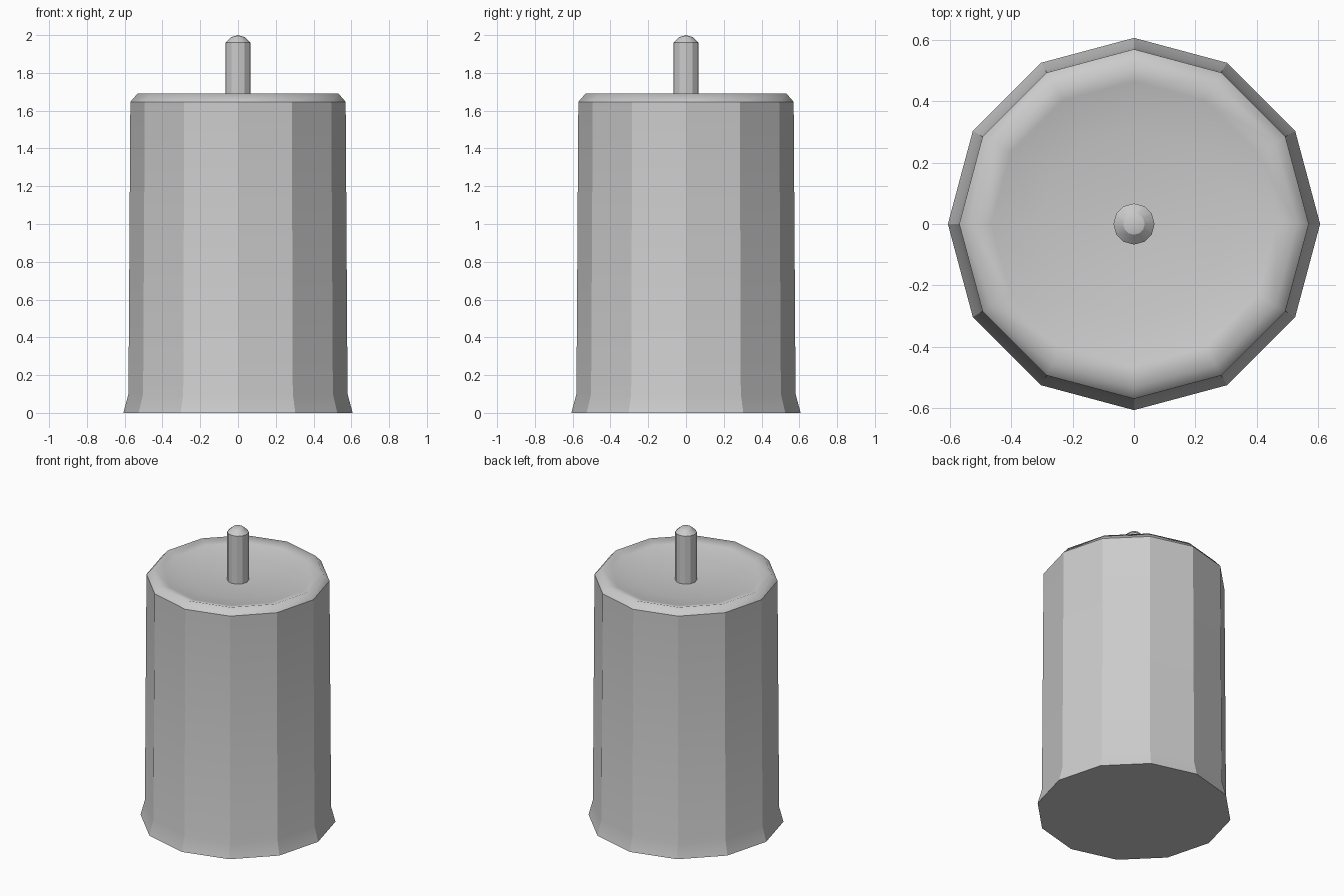
import bpy, bmesh
from math import cos, sin, pi, radians

if "Cube" in bpy.data.objects:
    bpy.data.objects.remove(bpy.data.objects["Cube"])

SIDES = 12

def lathe(name, profile, soft_z=None):
    """Revolve (radius, z) points; the ring at height soft_z stays smooth."""
    bm = bmesh.new()
    rings = []
    for r, z in profile:
        if r == 0:
            rings.append([bm.verts.new((0, 0, z))] * SIDES)
        else:
            rings.append([bm.verts.new((r * cos(2 * pi * i / SIDES),
                                        r * sin(2 * pi * i / SIDES), z))
                          for i in range(SIDES)])
    for a, b in zip(rings, rings[1:]):
        for i in range(SIDES):
            j = (i + 1) % SIDES
            bm.faces.new(list(dict.fromkeys((a[i], a[j], b[j], b[i]))))
    bm.faces.new(rings[0][::-1])
    bmesh.ops.recalc_face_normals(bm, faces=bm.faces)
    for f in bm.faces:
        f.smooth = True
    for e in bm.edges:
        soft = soft_z is not None and all(abs(v.co.z - soft_z) < 1e-4 for v in e.verts)
        e.smooth = soft or e.calc_face_angle(0) < radians(26)
    mesh = bpy.data.meshes.new(name)
    bm.to_mesh(mesh)
    bm.free()
    obj = bpy.data.objects.new(name, mesh)
    bpy.context.collection.objects.link(obj)
    return obj

# Wax body: flared foot, slight taper, bevelled rim and dished top
lathe("candle_body", [(0.607, 0), (0.58, 0.1), (0.57, 1.647), (0.532, 1.69),
                      (0.465, 1.67), (0.31, 1.647), (0.13, 1.634), (0, 1.63)],
      soft_z=1.69)

# Wick with rounded tip
lathe("wick", [(0.067, 1.62), (0.067, 1.96), (0.035, 1.99), (0, 2.0)])
